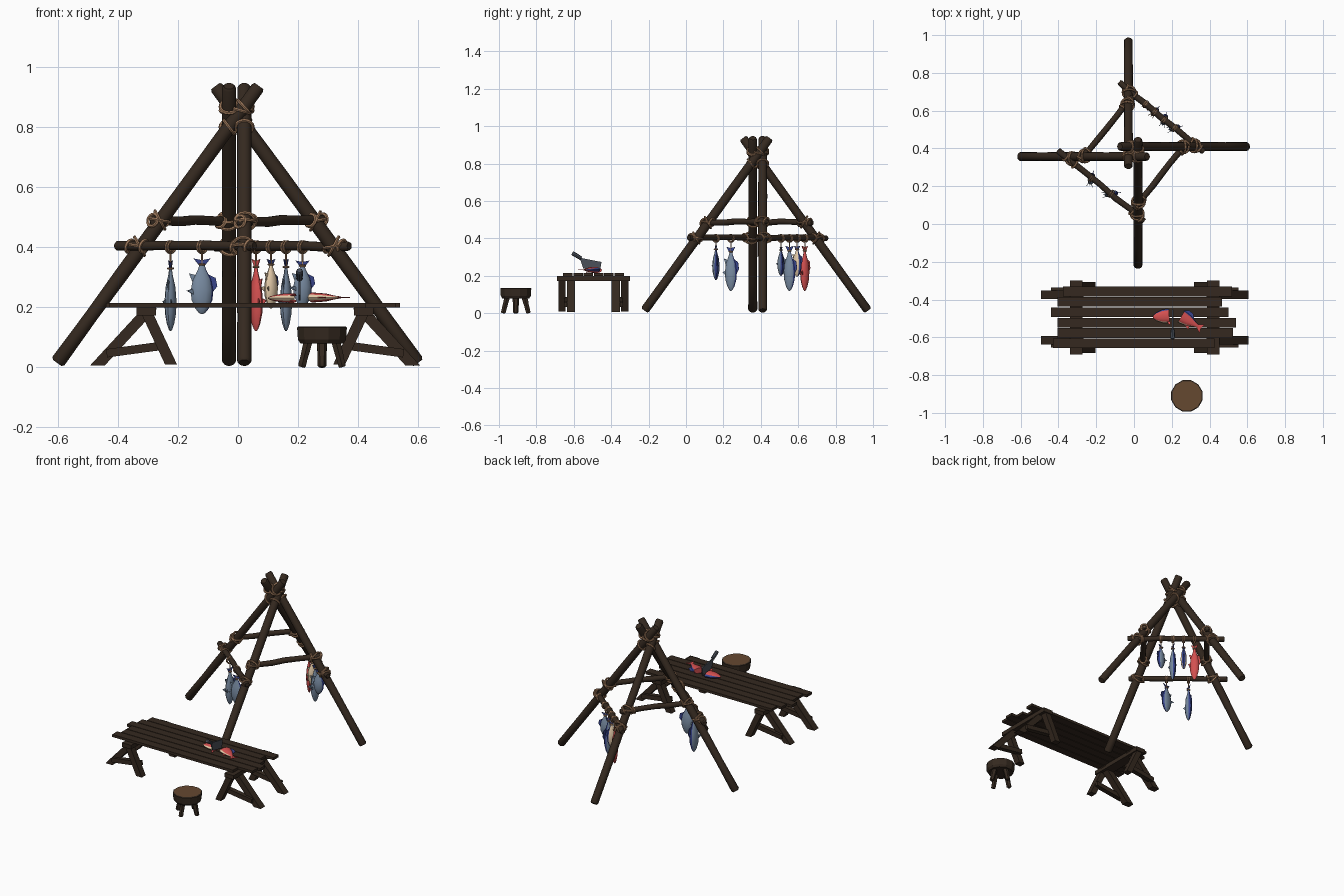
import bpy, bmesh, math, random
from mathutils import Vector, Matrix

if "Cube" in bpy.data.objects:
    bpy.data.objects.remove(bpy.data.objects["Cube"])
random.seed(4)

def mat(name, c):
    m = bpy.data.materials.new(name)
    m.diffuse_color = (*c, 1)
    m.use_nodes = True
    m.node_tree.nodes["Principled BSDF"].inputs["Base Color"].default_value = m.diffuse_color
    return m

WOOD = mat("dark_wood", (0.035, 0.022, 0.014))
CUT = mat("cut_wood", (0.13, 0.065, 0.03))
ROPE = mat("rope", (0.36, 0.2, 0.11))
BLUE = mat("fish_side", (0.19, 0.26, 0.36))
NAVY = mat("fish_back", (0.04, 0.06, 0.27))
CREAM = mat("fish_belly", (0.78, 0.6, 0.4))
RED = mat("fish_flesh", (0.65, 0.08, 0.08))
STEEL = mat("steel", (0.07, 0.08, 0.1))

def finish(name, bm, mats, smooth=False):
    bmesh.ops.recalc_face_normals(bm, faces=bm.faces)
    me = bpy.data.meshes.new(name)
    bm.to_mesh(me)
    bm.free()
    for m in mats:
        me.materials.append(m)
    ob = bpy.data.objects.new(name, me)
    bpy.context.collection.objects.link(ob)
    if smooth:
        me.shade_smooth()
        me.set_sharp_from_angle(angle=math.radians(40))
    return ob

def skin(bm, rings):
    vs = [[bm.verts.new(p) for p in r] for r in rings]
    n = len(vs[0])
    faces = []
    for a, b in zip(vs, vs[1:]):
        for i in range(n):
            faces.append((i, bm.faces.new((a[i], a[(i + 1) % n], b[(i + 1) % n], b[i]))))
    caps = [bm.faces.new(vs[0]), bm.faces.new(vs[-1])]
    return faces, caps

# round timber with softened ends and a little wobble
def limb(name, p, q, r, m=WOOD, sides=10, wob=0.0, r2=None):
    p, q = Vector(p), Vector(q)
    d = q - p
    rot = d.to_track_quat('Z', 'Y')
    e = r * 0.35 / d.length
    rings = []
    for t in (0, e, 0.17, 0.33, 0.5, 0.67, 0.83, 1 - e, 1):
        rad = (r + ((r2 or r) - r) * t) * (0.75 if t in (0, 1) else random.uniform(0.95, 1.05))
        off = Vector((random.uniform(-wob, wob), random.uniform(-wob, wob), 0))
        rings.append([p + d * t + rot @ (off + Vector((rad * math.cos(a), rad * math.sin(a), 0)))
                      for a in (2 * math.pi * i / sides for i in range(sides))])
    bm = bmesh.new()
    skin(bm, rings)
    return finish(name, bm, [m], True)

# rope coil around an axis
def coil(name, c, axis, R, r=0.006, tilt=0.0):
    rot = Vector(axis).to_track_quat('Z', 'Y').to_matrix() @ Matrix.Rotation(tilt, 3, 'X')
    c = Vector(c)
    bm = bmesh.new()
    n, k = 16, 6
    g = [[bm.verts.new(c + rot @ Vector(((R + r * math.cos(v)) * math.cos(u), (R + r * math.cos(v)) * math.sin(u), r * math.sin(v))))
          for v in (2 * math.pi * j / k for j in range(k))] for u in (2 * math.pi * i / n for i in range(n))]
    for i in range(n):
        for j in range(k):
            bm.faces.new((g[i][j], g[(i + 1) % n][j], g[(i + 1) % n][(j + 1) % k], g[i][(j + 1) % k]))
    return finish(name, bm, [ROPE], True)

# flat outline extruded to a slab; place(u, v, w) maps to space
def slab(name, pts, t, place, m):
    bm = bmesh.new()
    skin(bm, [[Vector(place(u, v, w)) for u, v in pts] for w in (-t / 2, t / 2)])
    return finish(name, bm, [m])

def box(name, lo, hi, m=WOOD):
    return slab(name, [(lo[0], lo[1]), (hi[0], lo[1]), (hi[0], hi[1]), (lo[0], hi[1])], hi[2] - lo[2],
                lambda u, v, w: (u, v, (lo[2] + hi[2]) / 2 + w), m)

# --- leaning poles
poles = {
    "back": ((-0.03, 0.973, 0.014), (-0.03, 0.305, 0.937)),
    "front": ((0.021, -0.222, 0.014), (0.021, 0.447, 0.937)),
    "right": ((0.6, 0.41, 0.014), (-0.075, 0.41, 0.937)),
    "left": ((-0.603, 0.357, 0.014), (0.07, 0.357, 0.937)),
}

def at(pole, z):
    p, q = (Vector(v) for v in poles[pole])
    return p + (q - p) * ((z - p.z) / (q.z - p.z)), (q - p).normalized()

for k, (p, q) in poles.items():
    limb(k + "_pole", p, q, 0.0235, sides=12)
    for z, tl in ((0.8, 0.3), (0.855, -0.35), (0.868, 0.2)):
        c, ax = at(k, z)
        coil(k + "_top_lashing", c, ax, 0.029, 0.006, tl)

# --- cross bars with lashings
bars = [
    ("upper_left_bar", (-0.285, 0.34, 0.49), (-0.005, 0.675, 0.485), "left", "back"),
    ("upper_right_bar", (0.005, 0.09, 0.485), (0.285, 0.435, 0.49), "front", "right"),
    ("lower_left_bar", (-0.405, 0.39, 0.403), (0.055, 0.015, 0.403), "left", "front"),
    ("lower_right_bar", (-0.08, 0.75, 0.403), (0.37, 0.38, 0.403), "back", "right"),
]
for name, p, q, a, b in bars:
    limb(name, p, q, 0.0165, wob=0.003)
    d = (Vector(q) - Vector(p)).normalized()
    for k in (a, b):
        c, ax = at(k, p[2])
        s = Vector(p) + d * (c - Vector(p)).dot(d)
        for tl in (-0.45, 0.45):
            coil(name + "_pole_lashing", (c + s) / 2, ax, 0.034, 0.006, tl)
        for o in (-0.03, 0.03):
            coil(name + "_lashing", s + d * o, d, 0.021, 0.006, 0.3)

# --- fish: tail at local origin, nose at -Z, back toward +X
PROFILE = ((0.1, 0.2), (0.2, 0.36), (0.38, 0.82), (0.58, 1.0), (0.75, 0.92), (0.9, 0.6), (0.97, 0.33), (1, 0.12))

def fish(name, M, L, h, th, side=BLUE, t0=0.0, t1=1.0, back=NAVY, belly=CREAM):
    bm = bmesh.new()
    n = 10
    rings = [[(h * f * math.cos(a), th * f * math.sin(a), -L * t) for a in (2 * math.pi * i / n for i in range(n))]
             for t, f in PROFILE if t0 <= t <= t1]
    faces, caps = skin(bm, [[M @ Vector(p) for p in r] for r in rings])
    for i, f in faces:
        f.material_index = 1 if i in (0, 9) else 2 if i in (4, 5) else 0
    for c in caps:
        c.material_index = 3
    finish(name, bm, [side, back, belly, RED], True)

    def fin(nm, pts, m, y=0.0, sl=0.0):
        slab(name + nm, pts, 0.003, lambda u, v, w: M @ Vector((u, y + sl * (u + h) + w, v)), m)
    if t0 < 0.1:
        fin("_tail", [(-h * .2, -L * .14), (-h * .75, 0), (0, -L * .03), (h * .75, 0), (h * .2, -L * .14)], back if side != RED else RED)
        fin("_rear_fin", [(-h * .5, -L * .3), (-h * 1.15, -L * .27), (-h * .85, -L * .42)], side)
    if t0 < 0.1 or t1 < 0.9:
        fin("_dorsal_fin", [(h * .5, -L * .28), (h * 1.2, -L * .35), (h * 1.35, -L * .5), (h * .9, -L * .62)], back)
    if t1 > 0.9:
        for s in (-1, 1):
            fin("_side_fin", [(-h * .3, -L * .72), (-h * .9, -L * .55), (-h * 1.3, -L * .58)], side, s * th * .6, -s * .35)

hung = [  # x, y, tail z, length, yaw, side, half height
    (-0.225, 0.24, 0.355, 0.235, 75, BLUE, 0.033),
    (-0.12, 0.16, 0.362, 0.185, 8, BLUE, 0.038),
    (0.06, 0.635, 0.36, 0.24, 130, RED, 0.028),
    (0.11, 0.594, 0.36, 0.165, 50, CREAM, 0.028),
    (0.16, 0.553, 0.36, 0.24, 72, BLUE, 0.032),
    (0.215, 0.508, 0.355, 0.155, 15, BLUE, 0.032),
]
for i, (x, y, z, L, yaw, side, h) in enumerate(hung):
    M = Matrix.Translation((x, y, z)) @ Matrix.Rotation(math.radians(yaw), 4, 'Z')
    bk = RED if side == RED else NAVY
    fish(f"hanging_fish_{i + 1}", M, L, h, 0.019, side, back=bk, belly=RED if side == RED else CREAM if side == CREAM else BLUE)
    limb("fish_string", (x, y, z - L * .12), (x, y, 0.39), 0.003, ROPE, 6)
    coil("fish_tail_tie", (x, y, z - L * .11), (0, 0, 1), 0.008, 0.004)
    for o in (-0.004, 0.004):
        coil("fish_bar_tie", (x + o, y - o * .8, 0.4), (0.77, -0.64, 0), 0.019, 0.004)

# --- table top planks
for i, (a, b) in enumerate([(-.375, .52), (-.405, .465), (-.44, .5), (-.405, .54), (-.405, .525), (-.43, .425)]):
    y = -0.357 - i * 0.055
    box(f"table_plank_{i + 1}", (a, y - 0.0255, 0.198), (b, y + 0.0255, 0.214))

# --- table trestles, mirrored about the table centre
TX, TY = 0.057, -0.495

def beam(name, a, b, w, t, y, cut=None):
    a, b = Vector(a), Vector(b)
    if cut is not None:   # foot trimmed level with the ground
        k = w / 2 * (b - a).length / abs(b.y - a.y)
        pts = [(a.x - k, a.y), (a.x + k, a.y), (b.x + k, b.y), (b.x - k, b.y)]
    else:
        n = (b - a).orthogonal().normalized() * w / 2
        pts = [tuple(v) for v in (a - n, a + n, b + n, b - n)]
    slab(name, pts, t, lambda u, v, s: (u, y + s, v), WOOD)

for sx in (-1, 1):
    X = lambda v: TX + sx * v
    box("trestle_header", (min(X(.33), X(.395)), -0.69, 0.172), (max(X(.33), X(.395)), -0.30, 0.198))
    for sy in (-1, 1):
        beam("outer_leg", (X(.35), .196), (X(.525), .006), .036, .044, TY + sy * .12, True)
        beam("inner_leg", (X(.365), .19), (X(.28), .008), .036, .04, TY + sy * .168, True)
        beam("leg_brace", (X(.495), .046), (X(.295), .073), .028, .03, TY + sy * .143)

# --- stool
SX, SY = 0.28, -0.91
bm = bmesh.new()
rings = [[(SX + r * math.cos(a), SY + r * math.sin(a), z) for a in (math.pi * (i + .5) / 6 for i in range(12))]
         for r, z in ((.074, .078), (.083, .092), (.086, .132), (.08, .136))]
skin(bm, rings)[1][1].material_index = 1
finish("stool_seat", bm, [WOOD, CUT])
for i in range(4):
    c, s = math.cos(i * math.pi / 2), math.sin(i * math.pi / 2)
    limb("stool_leg", (SX + .068 * c, SY + .068 * s, 0), (SX + .045 * c, SY + .045 * s, .09), .014, sides=6, r2=.017)

# --- cut fish on the table
def lying(x, y, z, ang):   # nose points along ang, thickness upward
    f = Vector((math.cos(ang), math.sin(ang), 0))
    back = Vector((-f.y, f.x, 0)) if f.x > 0 else Vector((f.y, -f.x, 0))
    R = Matrix((back, -f.cross(back) * -1, -f)).transposed().to_4x4()
    return Matrix.Translation((x, y, z)) @ R

fish("cut_fish_head", lying(0.305, -0.478, 0.23, math.radians(184)), 0.205, 0.038, 0.017, RED, t0=0.55)
fish("cut_fish_tail", lying(0.36, -0.555, 0.232, math.radians(149)), 0.22, 0.036, 0.017, RED, t1=0.65)

# --- cleaver standing in the board
slab("cleaver_blade", [(-.575, .3), (-.545, .292), (-.452, .274), (-.46, .222), (-.55, .24), (-.565, .285)], .007,
     lambda u, v, w: (0.205 + w, u, v), STEEL)
limb("cleaver_handle", (0.205, -0.56, 0.293), (0.205, -0.608, 0.322), 0.011, STEEL, 8)
